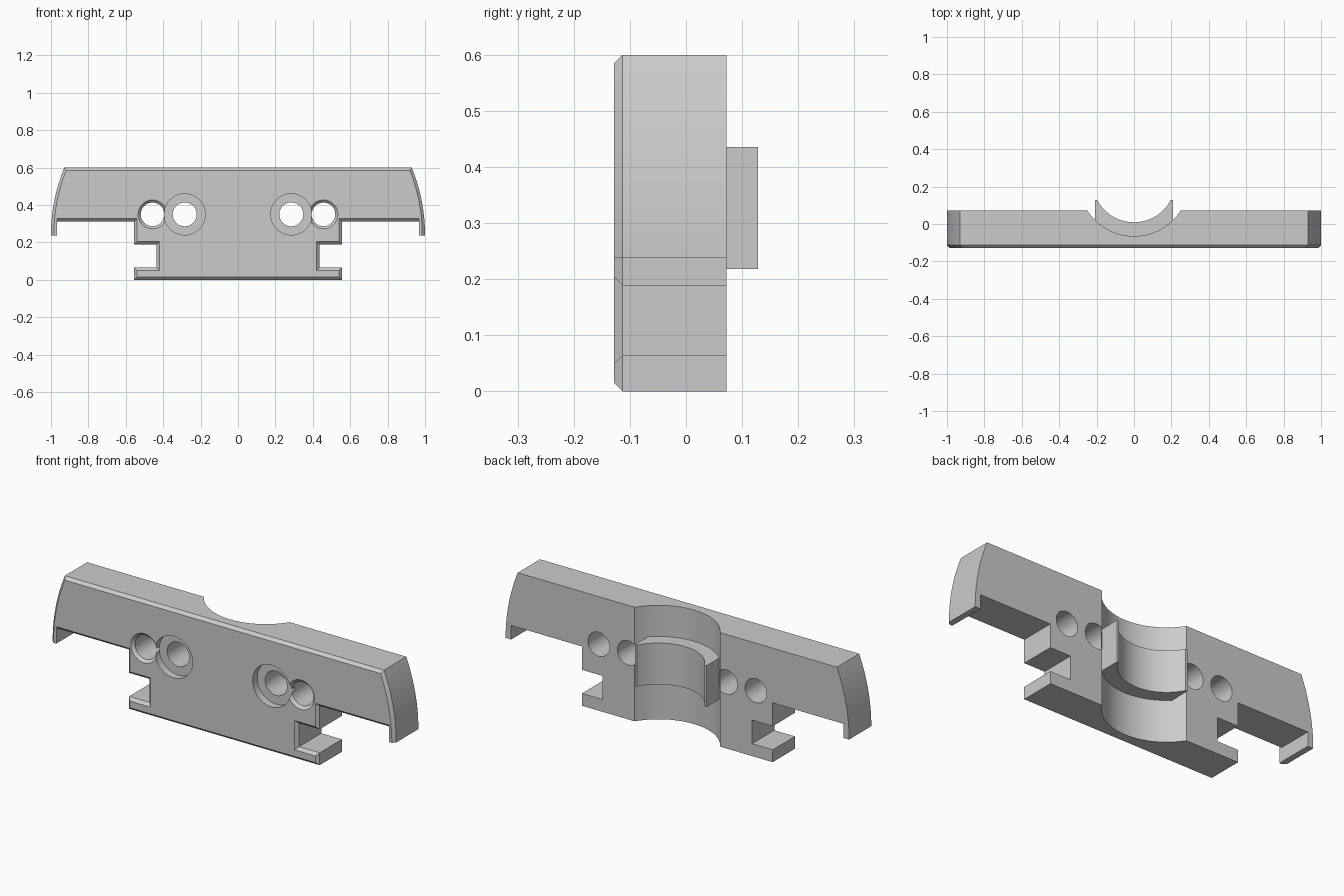
import bpy, bmesh, math
from mathutils import Matrix

if "Cube" in bpy.data.objects:
    bpy.data.objects.remove(bpy.data.objects["Cube"], do_unlink=True)

grey = bpy.data.materials.new("plain grey")
grey.use_nodes = True
grey.diffuse_color = (0.6, 0.6, 0.6, 1)
grey.node_tree.nodes["Principled BSDF"].inputs["Base Color"].default_value = (0.6, 0.6, 0.6, 1)


def make_object(name, bm):
    bmesh.ops.recalc_face_normals(bm, faces=bm.faces)
    mesh = bpy.data.meshes.new(name)
    bm.to_mesh(mesh)
    bm.free()
    mesh.materials.append(grey)
    obj = bpy.data.objects.new(name, mesh)
    bpy.context.collection.objects.link(obj)
    return obj


def cone(name, r1, r2, start, length, axis, pos):
    """Round solid along y or z, beginning at start with radius r1."""
    bm = bmesh.new()
    bmesh.ops.create_cone(bm, cap_ends=True, segments=96, radius1=r1, radius2=r2, depth=length)
    bmesh.ops.translate(bm, verts=bm.verts, vec=(0, 0, start + length / 2))
    if axis == "y":
        bm.transform(Matrix.Rotation(-math.pi / 2, 4, "X"))
    bmesh.ops.translate(bm, verts=bm.verts, vec=pos)
    return make_object(name, bm)


def combine(target, tool, operation):
    """Bake a boolean into the target and discard the tool."""
    mod = target.modifiers.new(operation, "BOOLEAN")
    mod.object, mod.operation, mod.solver = tool, operation, "EXACT"
    graph = bpy.context.evaluated_depsgraph_get()
    mesh = bpy.data.meshes.new_from_object(target.evaluated_get(graph))
    target.modifiers.clear()
    target.data = mesh
    bpy.data.objects.remove(tool, do_unlink=True)


def outline(inset):
    """Plate outline, shrunk by the chamfer width except at the hook tips."""
    c = inset
    half = [(0.555 - c, c), (0.555 - c, 0.065 - c), (0.435 - c, 0.065 - c),
            (0.435 - c, 0.189 + c), (0.555 - c, 0.189 + c), (0.555 - c, 0.312 + c),
            (0.968, 0.312 + c), (0.968, 0.238)]
    radius, top = 0.96 - c, 0.6 - c
    for i in range(21):
        z = 0.238 + (top - 0.238) * i / 20
        half.append((0.04 + math.sqrt(radius ** 2 - (z - 0.238) ** 2), z))
    return half + [(-x, z) for x, z in reversed(half)]


# Main plate with chamfered front rim
FRONT, BACK, CHAMFER = -0.128, 0.072, 0.015
bm = bmesh.new()
rings = [[bm.verts.new((x, y, z)) for x, z in outline(inset)]
         for y, inset in ((FRONT, CHAMFER), (FRONT + CHAMFER, 0), (BACK, 0))]
for a, b in zip(rings, rings[1:]):
    for i in range(len(a)):
        j = (i + 1) % len(a)
        bm.faces.new((a[i], a[j], b[j], b[i]))
bm.faces.new(rings[0])
bm.faces.new(rings[-1])
plate = make_object("clamp_plate", bm)

# Wide vertical groove in the back
AXIS = (0, 0.23, 0)
combine(plate, cone("groove", 0.295, 0.295, -0.1, 0.8, "z", AXIS), "DIFFERENCE")

# Raised saddle inside the groove
bm = bmesh.new()
bmesh.ops.create_cube(bm, size=1)
bmesh.ops.scale(bm, verts=bm.verts, vec=(0.416, 0.208, 0.218))
bmesh.ops.translate(bm, verts=bm.verts, vec=(0, 0.024, 0.327))
saddle = make_object("saddle", bm)
combine(saddle, cone("saddle_bore", 0.221, 0.221, -0.1, 0.8, "z", AXIS), "DIFFERENCE")
combine(plate, saddle, "UNION")

# Counterbored inner holes and countersunk outer holes
for side in (-1, 1):
    inner, outer = (side * 0.285, 0, 0.35), (side * 0.457, 0, 0.35)
    for name, r1, r2, start, length, pos in (
            ("counterbore", 0.11, 0.11, -0.2, 0.11, inner),
            ("screw_hole", 0.064, 0.064, -0.2, 0.4, inner),
            ("pin_hole", 0.063, 0.063, -0.2, 0.4, outer),
            ("countersink", 0.08, 0.063, -0.131, 0.017, outer)):
        combine(plate, cone(name, r1, r2, start, length, "y", pos), "DIFFERENCE")

# Smooth the curved walls, keep machined edges crisp
bpy.ops.object.select_all(action="DESELECT")
plate.select_set(True)
bpy.context.view_layer.objects.active = plate
bpy.ops.object.shade_smooth_by_angle(angle=math.radians(25))
